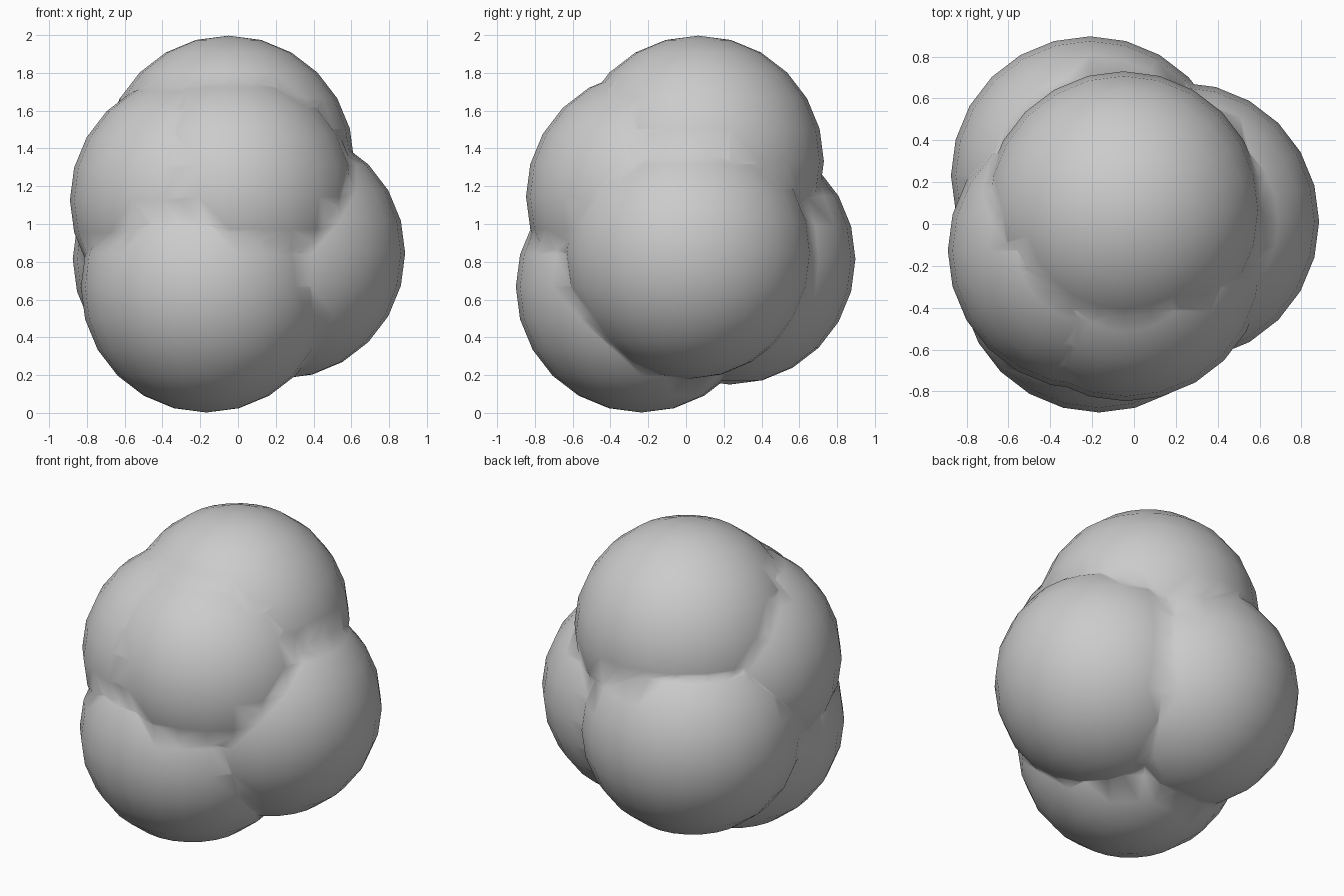
import bpy

if "Cube" in bpy.data.objects:
    bpy.data.objects.remove(bpy.data.objects["Cube"])

# One matte grey for the whole blob
grey = bpy.data.materials.new("stone grey")
grey.diffuse_color = (0.6, 0.6, 0.6, 1.0)
grey.use_nodes = True
grey.node_tree.nodes["Principled BSDF"].inputs["Base Color"].default_value = grey.diffuse_color

RADIUS = 0.665

# Lobe centres
LOBES = {
    "top_lobe": (-0.05, 0.065, 1.332),
    "right_lobe": (0.22, 0.012, 0.845),
    "front_lower_lobe": (-0.167, -0.236, 0.667),
    "back_lobe": (-0.21, 0.232, 0.815),
    "left_lobe": (-0.225, -0.127, 1.127),
    "front_upper_lobe": (-0.04, -0.182, 1.145),
}


def add_lobe(name, centre):
    bpy.ops.mesh.primitive_uv_sphere_add(
        segments=24, ring_count=12, radius=RADIUS, location=centre)
    lobe = bpy.context.object
    lobe.name = name
    lobe.data.materials.append(grey)
    return lobe


lobes = [add_lobe(name, centre) for name, centre in LOBES.items()]

# Fuse all lobes into one skin
blob = lobes[0]
for lobe in lobes[1:]:
    union = blob.modifiers.new("fuse", 'BOOLEAN')
    union.operation = 'UNION'
    union.solver = 'EXACT'
    union.object = lobe
    bpy.context.view_layer.objects.active = blob
    bpy.ops.object.modifier_apply(modifier=union.name)
    bpy.data.objects.remove(lobe, do_unlink=True)
blob.name = "lumpy_blob"

# Soft shading across the valleys between lobes
blob.data.polygons.foreach_set("use_smooth", [True] * len(blob.data.polygons))
blob.data.update()
